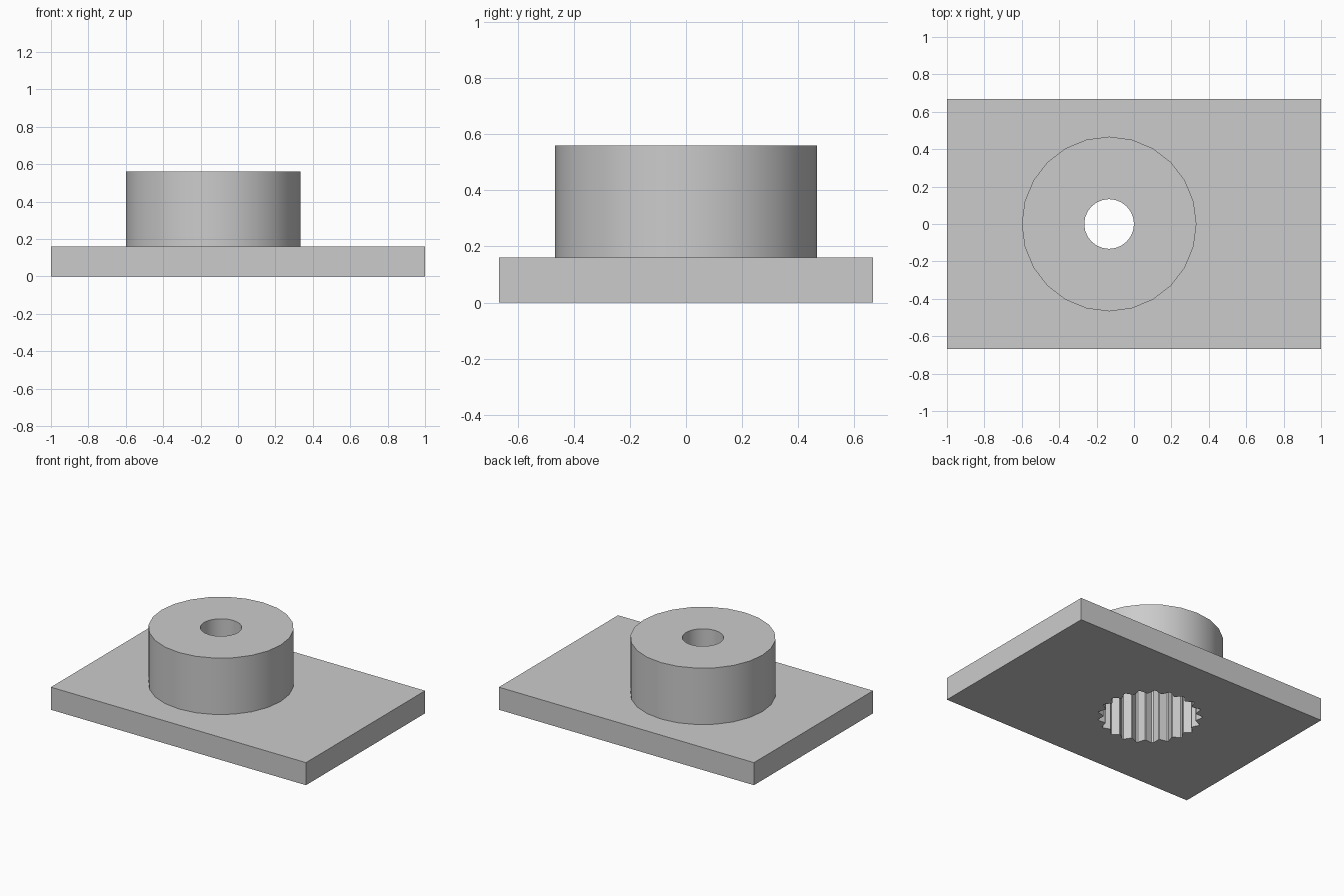
import bpy, bmesh
from math import sin, cos, tau, radians

cube = bpy.data.objects.get("Cube")
if cube:
    bpy.data.objects.remove(cube, do_unlink=True)

AXIS_X = -0.133     # hub position along the plate
PLATE_TOP = 0.16
HUB_TOP = 0.56
SOCKET_TOP = 0.427
TEETH = 21

grey = bpy.data.materials.new("plain grey")
grey.use_nodes = True
grey.diffuse_color = (0.6, 0.6, 0.6, 1)
grey.node_tree.nodes["Principled BSDF"].inputs["Base Color"].default_value = (0.6, 0.6, 0.6, 1)


def prism(name, outline, bottom, top):
    """Extrude a flat outline upwards into a closed solid."""
    bm = bmesh.new()
    base = bm.faces.new([bm.verts.new((x, y, bottom)) for x, y in outline])
    up = bmesh.ops.extrude_face_region(bm, geom=[base], use_keep_orig=True)["geom"]
    for v in up:
        if isinstance(v, bmesh.types.BMVert):
            v.co.z = top
    bmesh.ops.recalc_face_normals(bm, faces=bm.faces)
    mesh = bpy.data.meshes.new(name)
    bm.to_mesh(mesh)
    bm.free()
    mesh.materials.append(grey)
    ob = bpy.data.objects.new(name, mesh)
    bpy.context.collection.objects.link(ob)
    return ob


def circle(radius, sides=24):
    return [(AXIS_X + radius * cos(tau * i / sides), radius * sin(tau * i / sides))
            for i in range(sides)]


def spline(inner, outer, teeth):
    """Toothed ring outline: narrow tips, wide roots, one tooth facing +y."""
    points = []
    for i in range(teeth):
        for offset, radius in ((-0.46, inner), (-0.06, outer), (0.06, outer), (0.46, inner)):
            a = tau * (0.25 + (i + offset) / teeth)
            points.append((AXIS_X + radius * cos(a), radius * sin(a)))
    return points


# Base plate and round hub
plate = prism("mounting_plate", [(-1, -0.667), (1, -0.667), (1, 0.667), (-1, 0.667)], 0, PLATE_TOP)
hub = prism("hub", circle(0.467), PLATE_TOP, HUB_TOP)

# Toothed socket from below, screw hole from above
socket = prism("socket_cutter", spline(0.297, 0.333, TEETH), -0.1, SOCKET_TOP)
hole = prism("screw_hole_cutter", circle(0.133), 0.3, HUB_TOP + 0.1)


def cut(ob, cutters):
    for c in cutters:
        mod = ob.modifiers.new("cut", "BOOLEAN")
        mod.operation, mod.solver, mod.object = "DIFFERENCE", "EXACT", c
    graph = bpy.context.evaluated_depsgraph_get()
    mesh = bpy.data.meshes.new_from_object(ob.evaluated_get(graph))
    ob.modifiers.clear()
    ob.data = mesh


cut(plate, [socket])
cut(hub, [socket, hole])
for cutter in (socket, hole):
    bpy.data.objects.remove(cutter, do_unlink=True)

# Smooth round walls, crisp edges
bpy.ops.object.select_all(action="DESELECT")
for ob in (plate, hub):
    ob.select_set(True)
bpy.context.view_layer.objects.active = hub
bpy.ops.object.shade_smooth_by_angle(angle=radians(30))
